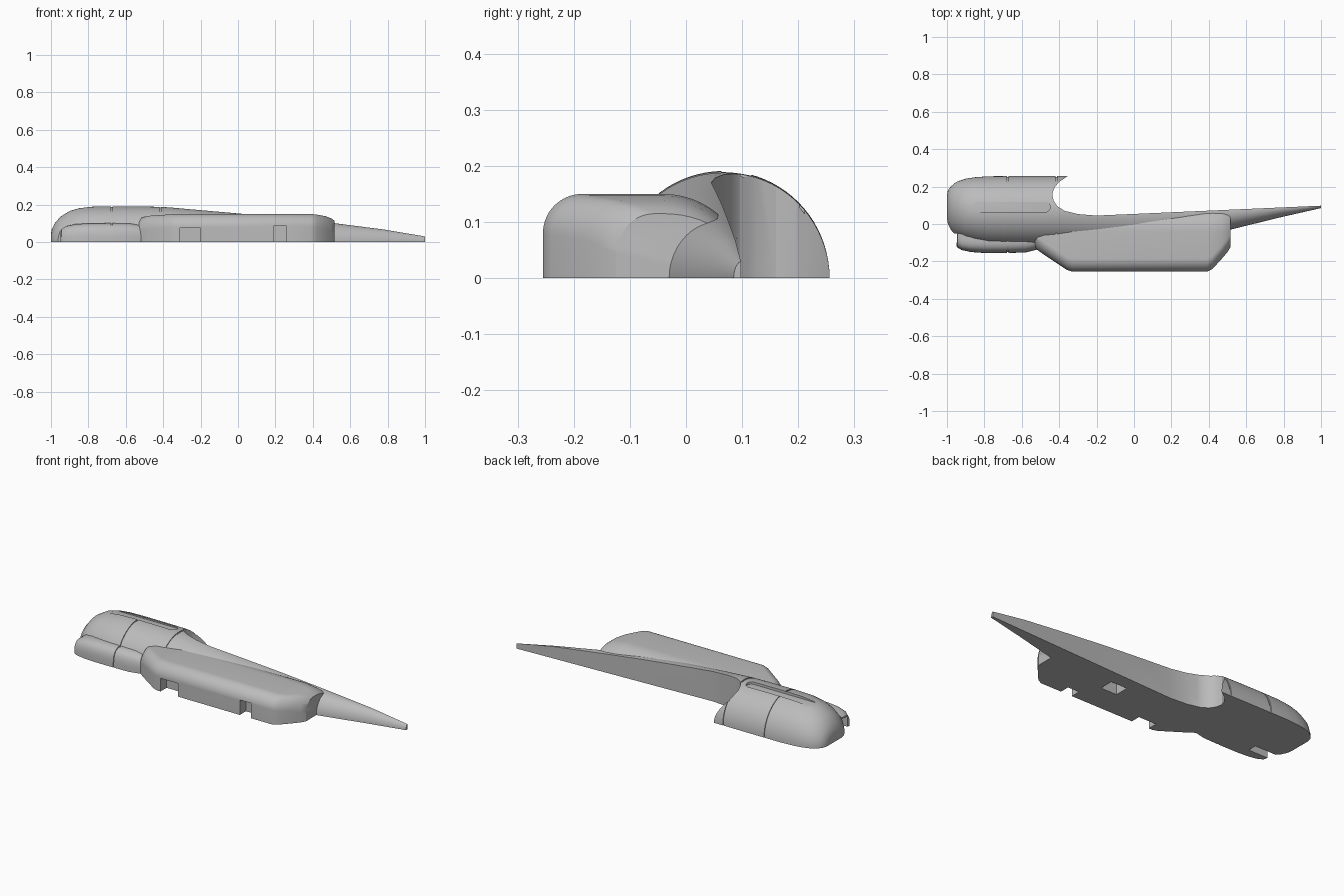
import bpy, bmesh, math

if "Cube" in bpy.data.objects:
    bpy.data.objects.remove(bpy.data.objects["Cube"])

grey = bpy.data.materials.new("plain_grey")
grey.use_nodes = True
grey.diffuse_color = (0.5, 0.5, 0.5, 1)
grey.node_tree.nodes["Principled BSDF"].inputs["Base Color"].default_value = grey.diffuse_color


def make_object(name, bm):
    bmesh.ops.recalc_face_normals(bm, faces=bm.faces)
    mesh = bpy.data.meshes.new(name)
    bm.to_mesh(mesh)
    bm.free()
    mesh.materials.append(grey)
    obj = bpy.data.objects.new(name, mesh)
    bpy.context.collection.objects.link(obj)
    return obj


def loft(name, rings):
    """Skin a row of cross-sections, each closed flat along the ground."""
    bm = bmesh.new()
    rows = [[bm.verts.new(p) for p in ring] for ring in rings]
    n = len(rows[0])
    for a, b in zip(rows, rows[1:]):
        for i in range(n):
            j = (i + 1) % n
            bm.faces.new((a[i], a[j], b[j], b[i]))
    bm.faces.new(rows[0])
    bm.faces.new(rows[-1][::-1])
    return make_object(name, bm)


def prism(name, outline, z0, z1):
    bm = bmesh.new()
    base = bm.faces.new([bm.verts.new((x, y, z0)) for x, y in outline])
    new = bmesh.ops.extrude_face_region(bm, geom=[base])["geom"]
    bmesh.ops.translate(bm, vec=(0, 0, z1 - z0),
                        verts=[v for v in new if isinstance(v, bmesh.types.BMVert)])
    obj = make_object(name, bm)
    obj.hide_render = True
    return obj


def box(name, x0, x1, y0, y1, z1):
    return prism(name, [(x0, y0), (x1, y0), (x1, y1), (x0, y1)], -0.05, z1)


def dome(x, y0, y1, h, power=1.0, steps=40):
    """Half ellipse; a power under 1 squares its shoulders."""
    ring = []
    for i in range(steps + 1):
        a = math.pi * i / steps
        c, s = math.cos(a), max(math.sin(a), 0)
        c = math.copysign(abs(c) ** power, c)
        ring.append((x, (y0 + y1) / 2 - c * (y1 - y0) / 2, h * s ** power))
    return ring


def pod_section(x, front, h, steps=14):
    """Upright front, rounded shoulder, flat top and long rounded back."""
    r = 0.07
    ring = [(x, front, 0)]
    for i in range(steps + 1):
        a = math.pi / 2 * i / steps
        ring.append((x, front + r * (1 - math.cos(a)), h - r * (1 - math.sin(a))))
    for i in range(steps + 1):
        a = math.pi / 2 * i / steps
        ring.append((x, -0.04 + 0.15 * math.sin(a), h * math.cos(a)))
    return ring


def seam(x, y0, y1, h):
    """Narrow groove in the skin, as four close sections."""
    d = 0.004
    return [(x - d, y0, y1, h), (x - d * 0.9, y0 + d, y1 - d, h - d),
            (x + d * 0.9, y0 + d, y1 - d, h - d), (x + d, y0, y1, h)]


# Rounded cabin that tapers into the tail
cabin = [(-1, 0.03, 0.15, 0.045), (-0.995, 0.0, 0.18, 0.07), (-0.98, -0.03, 0.2, 0.1),
         (-0.95, -0.065, 0.225, 0.135), (-0.9, -0.09, 0.242, 0.166),
         (-0.85, -0.105, 0.25, 0.181), (-0.78, -0.118, 0.255, 0.189)]
cabin += seam(-0.675, -0.122, 0.256, 0.191)
cabin += [(-0.5, -0.122, 0.256, 0.19)]
cabin += seam(-0.415, -0.122, 0.256, 0.188)
cabin += [(-0.35, -0.122, 0.256, 0.184), (-0.2, -0.122, 0.24, 0.171),
          (0, -0.12, 0.22, 0.153), (0.25, -0.08, 0.18, 0.13),
          (0.515, -0.03, 0.15, 0.101), (0.78, 0.035, 0.135, 0.067), (1, 0.085, 0.115, 0.03)]
body = loft("cabin_and_tail", [dome(*s) for s in cabin])

# Long side pod with slanted ends
pod = loft("side_pod", [pod_section(*s) for s in (
    (-0.53, -0.125, 0.113), (-0.515, -0.14, 0.13), (-0.48, -0.165, 0.14),
    (-0.36, -0.245, 0.148), (-0.33, -0.255, 0.15), (0.39, -0.255, 0.15),
    (0.42, -0.24, 0.147), (0.47, -0.185, 0.138), (0.5, -0.15, 0.126), (0.515, -0.125, 0.115))])

# Low chin lobe under the cabin
lobe = [(-0.95, -0.115, 0.0, 0.05), (-0.945, -0.125, 0.0, 0.068), (-0.92, -0.14, 0.0, 0.085),
        (-0.87, -0.15, 0.0, 0.096), (-0.8, -0.155, 0.0, 0.1)]
lobe += seam(-0.675, -0.155, 0.0, 0.101) + [(-0.58, -0.152, 0.0, 0.1), (-0.51, -0.135, 0.0, 0.09)]
chin = loft("chin_lobe", [dome(*s, 0.65) for s in lobe])

# Cutters: flat back with a curved cabin end, slot, sockets and notches
back = prism("back_cutter", [
    (-0.355, 0.3), (-0.355, 0.256), (-0.4, 0.225), (-0.425, 0.195), (-0.437, 0.16),
    (-0.43, 0.125), (-0.41, 0.095), (-0.37, 0.07), (-0.3, 0.053), (-0.2, 0.045),
    (1.05, 0.1), (1.05, 0.3)], -0.1, 0.4)
slot_outline = []
for centre, start in ((-0.475, -90), (-0.895, 90)):
    for k in range(13):
        a = math.radians(start + 15 * k)
        slot_outline.append((centre + 0.027 * math.cos(a), 0.09 + 0.027 * math.sin(a)))
slot = prism("slot_cutter", slot_outline, 0.176, 0.3)
socket = box("socket_cutter", 0.03, 0.13, -0.1, -0.02, 0.06)
nose_notch = box("nose_cutter", -1.05, -0.83, -0.1, -0.05, 0.06)
notch_a = box("notch_cutter_a", -0.31, -0.2, -0.3, -0.2, 0.075)
notch_b = box("notch_cutter_b", 0.19, 0.26, -0.3, -0.2, 0.085)

cuts = {body: (back, slot, socket, nose_notch),
        pod: (back, socket, notch_a, notch_b),
        chin: (nose_notch,)}
for obj, cutters in cuts.items():
    bpy.ops.object.select_all(action="DESELECT")
    obj.select_set(True)
    bpy.context.view_layer.objects.active = obj
    for cutter in cutters:
        mod = obj.modifiers.new(cutter.name, "BOOLEAN")
        mod.operation, mod.solver, mod.object = "DIFFERENCE", "EXACT", cutter
        bpy.ops.object.modifier_apply(modifier=mod.name)
    bpy.ops.object.shade_smooth_by_angle(angle=math.radians(30))

for cutter in (back, slot, socket, nose_notch, notch_a, notch_b):
    bpy.data.objects.remove(cutter)
